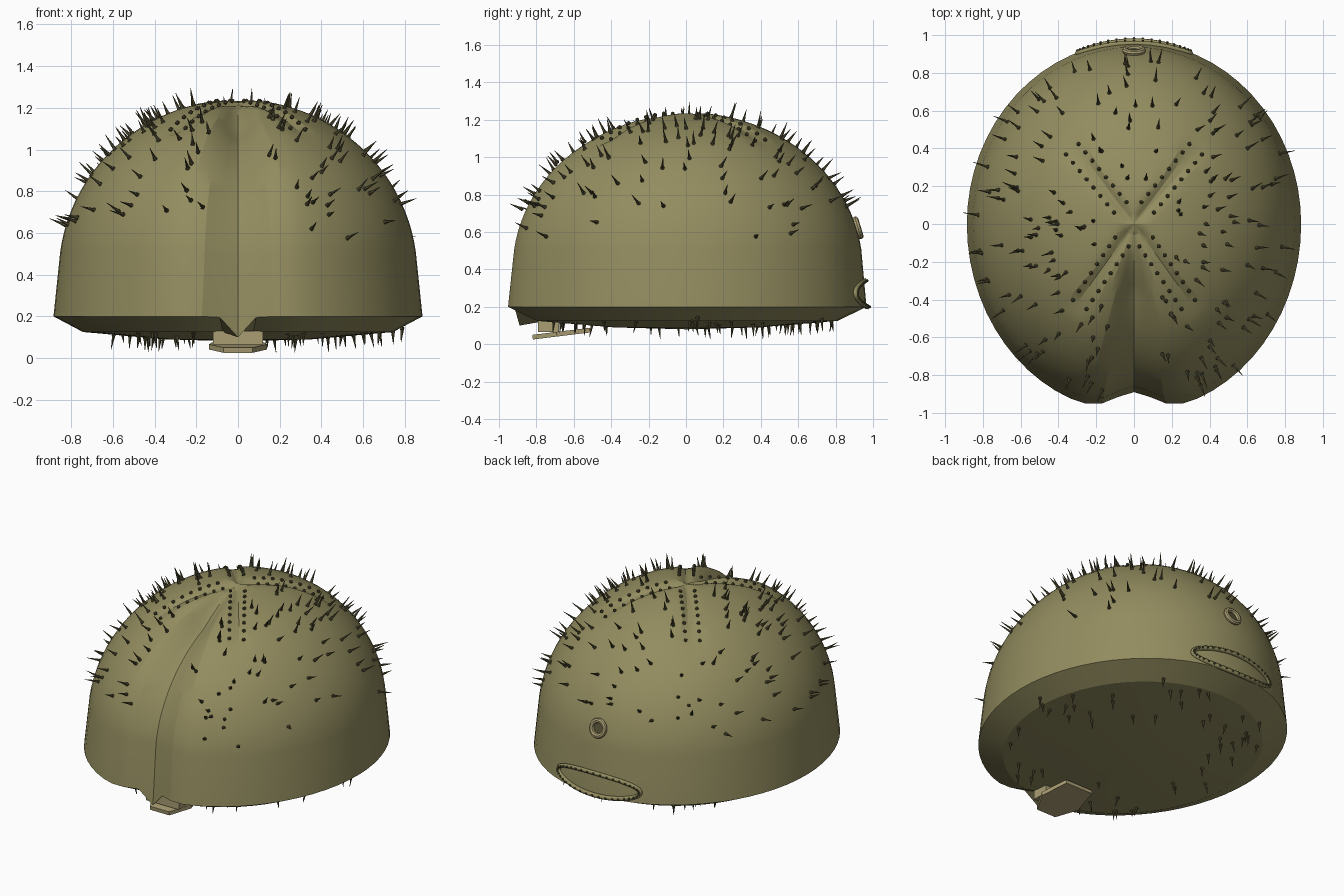
import bpy, bmesh, math, random
from mathutils import Vector, Matrix
from math import sin, cos, pi, exp, sqrt

if "Cube" in bpy.data.objects:
    bpy.data.objects.remove(bpy.data.objects["Cube"])

random.seed(7)


def material(name, rgb):
    m = bpy.data.materials.new(name)
    m.diffuse_color = (*rgb, 1)
    m.use_nodes = True
    m.node_tree.nodes["Principled BSDF"].inputs["Base Color"].default_value = m.diffuse_color
    return m


OLIVE = material("olive", (0.29, 0.265, 0.115))
DARK = material("dark_olive", (0.09, 0.08, 0.035))
TAN = material("tan", (0.40, 0.34, 0.17))
RX, FRONT, BACK, ZC, H = 0.86, 0.975, 0.945, 0.4, 0.84
PETALS = [Vector((0.33, 0.40)), Vector((-0.33, 0.40)),
          Vector((0.29, -0.43)), Vector((-0.29, -0.43))]


def finish(bm, name, mat):
    me = bpy.data.meshes.new(name)
    bmesh.ops.recalc_face_normals(bm, faces=bm.faces)
    bm.to_mesh(me)
    bm.free()
    me.materials.append(mat)
    ob = bpy.data.objects.new(name, me)
    bpy.context.collection.objects.link(ob)
    return ob


def ry(y):
    return FRONT if y < 0 else BACK


def dome(x, y):
    """Point and outward normal of the smooth dome above (x, y)."""
    b = ry(y)
    z = ZC + H * sqrt(max(0.0, 1 - (x / RX) ** 2 - (y / b) ** 2))
    n = Vector((x / RX ** 2, y / b ** 2, (z - ZC) / H ** 2)).normalized()
    return Vector((x, y, z)), n


def petal_distance(x, y):
    p = Vector((x, y))
    return min((p - e * max(0, min(1, p.dot(e) / e.dot(e)))).length for e in PETALS)


def align(p, n):
    return Matrix.Translation(p) @ n.to_track_quat('Z', 'Y').to_matrix().to_4x4()


# Shell: rings from underside to apex, with front furrow and sunken petals
N = 64
angles = [-pi / 2 + 2 * pi * i / N for i in range(N)]
bm = bmesh.new()
rings = []
for scale, z in ((0.4, 0.09), (0.84, 0.125), (1.0, 0.2)):
    ring = []
    for a in angles:
        x, y = 0.885 * cos(a), (1.0 if sin(a) < 0 else 0.965) * sin(a)
        zz = z
        if y < 0:
            g = exp(-(x / 0.15) ** 2)
            y += 0.11 * g
            if scale == 1.0:
                zz -= 0.1 * exp(-(x / 0.05) ** 2)
        ring.append(bm.verts.new((x * scale, y * scale, zz)))
    rings.append(ring)
LEVELS = 24
for k in range(LEVELS):
    t = 0.13 + (pi / 2 - 0.13) * k / LEVELS
    ring = []
    for a in angles:
        x = RX * cos(a) * cos(t)
        y = (FRONT if sin(a) < 0 else BACK) * sin(a) * cos(t)
        p, n = dome(x, y)
        if y < 0:
            p -= n * 0.11 * min(1, 2.5 * cos(t)) * exp(-(x / (0.03 + 0.12 * cos(t))) ** 2)
        p -= n * 0.025 * exp(-(petal_distance(x, y) / 0.03) ** 2)
        ring.append(bm.verts.new(p))
    rings.append(ring)
for lo, hi in zip(rings, rings[1:]):
    for i in range(N):
        j = (i + 1) % N
        bm.faces.new((lo[i], lo[j], hi[j], hi[i]))
for ring, z in ((rings[0], 0.08), (rings[-1], 1.225)):
    c = bm.verts.new((0, 0, z))
    for i in range(N):
        bm.faces.new((ring[i], ring[(i + 1) % N], c))
shell = finish(bm, "shell", OLIVE)
shell.data.shade_smooth()
bpy.context.view_layer.objects.active = shell
shell.select_set(True)
bpy.ops.object.shade_smooth_by_angle(angle=math.radians(20))

# Pores: two rows of beads along each petal
bm = bmesh.new()
for e in PETALS:
    side = Vector((-e.y, e.x)).normalized() * 0.043
    for k in range(8):
        for s in (-1, 1):
            q = e * (0.22 + 0.11 * k) + side * s
            p, n = dome(*q)
            bmesh.ops.create_icosphere(bm, subdivisions=1, radius=0.012,
                                       matrix=Matrix.Translation(p))
finish(bm, "petal_pores", DARK)


# Spines: a cone on a small knob
def spine(bm, p, n, length):
    d = (n + Vector([random.uniform(-0.2, 0.2) for _ in range(3)])).normalized()
    bmesh.ops.create_cone(bm, cap_ends=True, segments=6, radius1=0.009, radius2=0.001,
                          depth=length, matrix=align(p + d * length / 2, d))
    bmesh.ops.create_icosphere(bm, subdivisions=1, radius=0.012, matrix=Matrix.Translation(p))


bm = bmesh.new()
count = 0
while count < 190:
    a, r = random.uniform(0, 2 * pi), sqrt(random.uniform(0.06, 0.96))
    x, y = RX * r * cos(a), FRONT * r * sin(a)
    if (x / RX) ** 2 + (y / ry(y)) ** 2 > 0.97 or petal_distance(x, y) < 0.08:
        continue
    if y < 0 and abs(x) < 0.14 or y > 0.3 and abs(x) < 0.3 and random.random() < 0.6:
        continue
    spine(bm, *dome(x, y), random.uniform(0.06, 0.09))
    count += 1
finish(bm, "upper_spines", DARK)

bm = bmesh.new()
for i in range(55):
    a, r = random.uniform(0, 2 * pi), random.uniform(0.45, 0.92)
    x, y = 0.88 * r * cos(a), 0.96 * r * sin(a)
    if y < -0.45 and abs(x) < 0.2:
        continue
    z = 0.09 + 0.08 * max(0, r - 0.4) + 0.2 * max(0, r - 0.84)
    spine(bm, Vector((x, y, z)), Vector((0, 0, -1)), random.uniform(0.05, 0.075))
finish(bm, "underside_spines", DARK)

# Rear vent: ring with a dark centre
p, n = dome(0, 0.912)
bpy.ops.mesh.primitive_torus_add(major_radius=0.047, minor_radius=0.016,
                                 major_segments=20, minor_segments=8)
vent = bpy.context.object
vent.name = "vent_ring"
vent.matrix_world = align(p + n * 0.008, n)
vent.data.materials.append(TAN)
bm = bmesh.new()
bmesh.ops.create_cone(bm, cap_ends=True, segments=20, radius1=0.04, radius2=0.04,
                      depth=0.012, matrix=align(p, n))
finish(bm, "vent_centre", DARK)

# Oval band low on the back, studded with beads
def band_point(a):
    x, z = 0.3 * cos(a), 0.27 + 0.07 * sin(a)
    k = (z - 0.2) / 0.31
    b = 0.965 + (0.937 - 0.965) * k
    return Vector((x, b * sqrt(1 - (x / 0.87) ** 2) + 0.004, z))


cu = bpy.data.curves.new("rear_band", 'CURVE')
cu.dimensions = '3D'
cu.bevel_depth = 0.014
cu.bevel_resolution = 1
sp = cu.splines.new('POLY')
sp.points.add(39)
for i, pt in enumerate(sp.points):
    pt.co = (*band_point(2 * pi * i / 40), 1)
sp.use_cyclic_u = True
cu.materials.append(OLIVE)
bpy.context.collection.objects.link(bpy.data.objects.new("rear_band", cu))
bm = bmesh.new()
for i in range(40):
    bmesh.ops.create_icosphere(bm, subdivisions=1, radius=0.008, matrix=Matrix.Translation(
        band_point(2 * pi * i / 40) + Vector((0, 0.013, 0))))
finish(bm, "rear_band_beads", DARK)


# Mouth: collar block and a tilted six-sided lip plate
def plate(name, outline, thick, matrix, mat):
    bm = bmesh.new()
    f = bm.faces.new([bm.verts.new((x, y, 0)) for x, y in outline])
    ext = bmesh.ops.extrude_face_region(bm, geom=[f])
    bmesh.ops.translate(bm, vec=(0, 0, thick),
                        verts=[v for v in ext["geom"] if isinstance(v, bmesh.types.BMVert)])
    bm.transform(matrix)
    finish(bm, name, mat)


plate("mouth_lip", [(-0.07, -0.16), (0.07, -0.16), (0.14, -0.03), (0.10, 0.15),
                    (-0.10, 0.15), (-0.14, -0.03)], 0.025,
      Matrix.Translation((0, -0.66, 0.045)) @ Matrix.Rotation(math.radians(7), 4, 'X'), TAN)
plate("mouth_collar", [(-0.12, -0.79), (0.12, -0.79), (0.12, -0.68), (-0.12, -0.68)],
      0.065, Matrix.Translation((0, 0, 0.065)), TAN)
